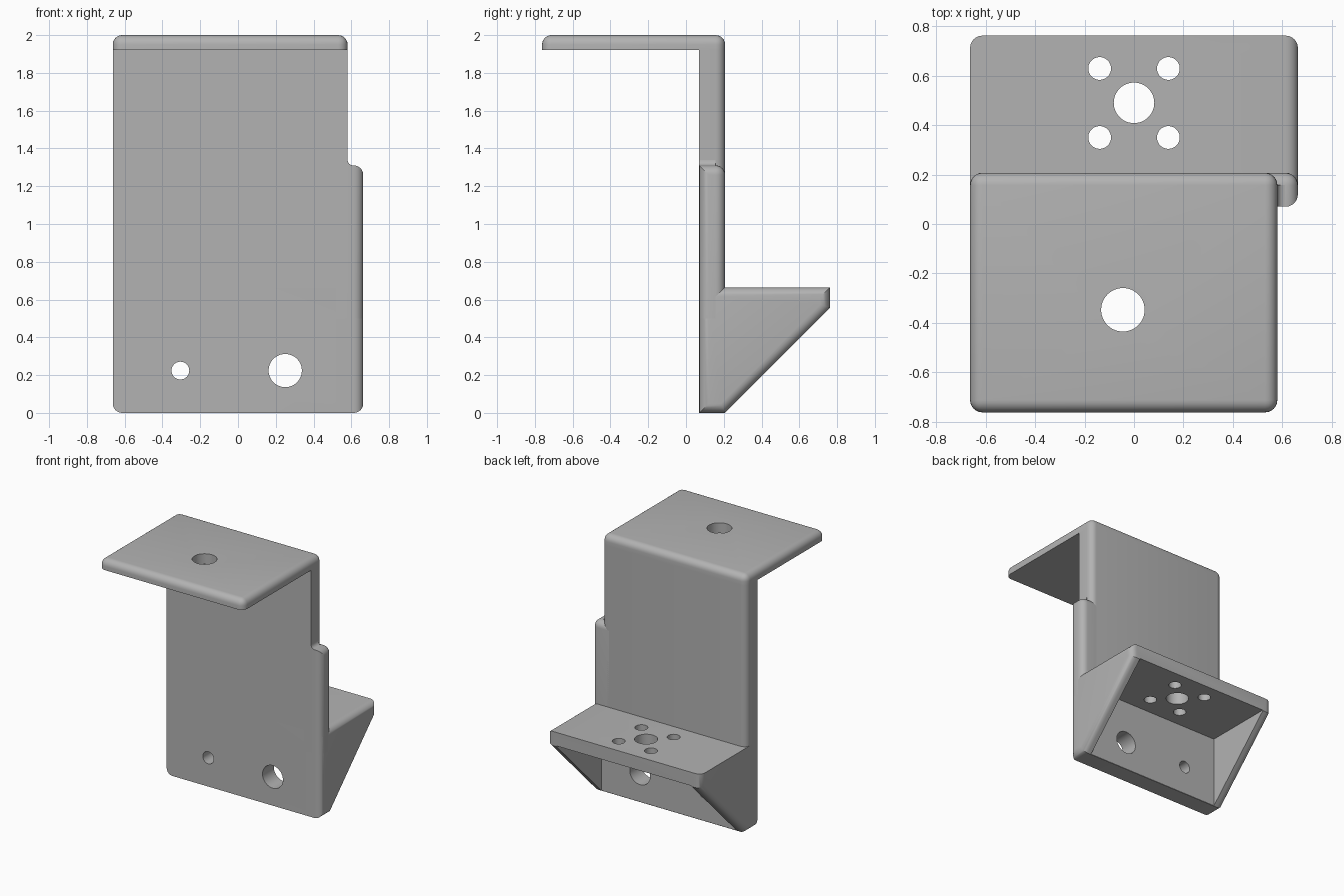
import bpy
import bmesh
from math import sin, cos, pi, radians
from mathutils import Matrix

cube = bpy.data.objects.get("Cube")
if cube:
    bpy.data.objects.remove(cube, do_unlink=True)

GREY = (0.45, 0.45, 0.45, 1)
metal = bpy.data.materials.new("plain_grey")
metal.use_nodes = True
metal.diffuse_color = GREY
metal.node_tree.nodes["Principled BSDF"].inputs["Base Color"].default_value = GREY

# Shared outline planes
LEFT, RIGHT, STEP = -0.663, 0.663, 0.58
FRONT, BACK, REAR, TIP = 0.07, 0.207, 0.762, -0.762
SHELF, STEP_TOP, TOP_UNDER, TOP = 0.665, 1.31, 1.92, 2.0
WALL, RADIUS = 0.08, 0.05


def near(a, b):
    return abs(a - b) < 0.003


def finish(name, bm):
    bmesh.ops.recalc_face_normals(bm, faces=bm.faces[:])
    mesh = bpy.data.meshes.new(name)
    bm.to_mesh(mesh)
    bm.free()
    mesh.materials.append(metal)
    obj = bpy.data.objects.new(name, mesh)
    bpy.context.collection.objects.link(obj)
    return obj


def prism(name, outline, axis, low, high, rounded=None):
    """Extrude an outline along x or y, then round the edges chosen by rule."""
    bm = bmesh.new()
    place = (lambda p: (low, p[0], p[1])) if axis == "x" else (lambda p: (p[0], low, p[1]))
    face = bm.faces.new([bm.verts.new(place(p)) for p in outline])
    moved = bmesh.ops.extrude_face_region(bm, geom=[face])["geom"]
    shift = (high - low, 0, 0) if axis == "x" else (0, high - low, 0)
    bmesh.ops.translate(bm, vec=shift, verts=[v for v in moved if isinstance(v, bmesh.types.BMVert)])
    bmesh.ops.recalc_face_normals(bm, faces=bm.faces[:])
    if rounded:
        edges = [e for e in bm.edges if rounded((e.verts[0].co + e.verts[1].co) / 2)]
        bmesh.ops.bevel(bm, geom=edges, offset=RADIUS, offset_type="OFFSET", segments=6,
                        profile=0.5, affect="EDGES", clamp_overlap=False)
    return finish(name, bm)


def box(name, x0, x1, y0, y1, z0, z1, rounded=None):
    outline = [(x0, z0), (x1, z0), (x1, z1), (x0, z1)]
    return prism(name, outline, "y", y0, y1, rounded)


def drill(name, centre, radius, along_y=False):
    bm = bmesh.new()
    bmesh.ops.create_cone(bm, cap_ends=True, segments=48, radius1=radius, radius2=radius, depth=0.4)
    turn = Matrix.Rotation(pi / 2 if along_y else 0, 4, "X")
    bmesh.ops.transform(bm, matrix=Matrix.Translation(centre) @ turn, verts=bm.verts[:])
    return finish(name, bm)


def cut(obj, cutters):
    bpy.context.view_layer.objects.active = obj
    for cutter in cutters:
        cutter.hide_render = True
        mod = obj.modifiers.new("cut", "BOOLEAN")
        mod.operation, mod.solver, mod.object = "DIFFERENCE", "EXACT", cutter
        bpy.ops.object.modifier_apply(modifier=mod.name)
        bpy.data.objects.remove(cutter, do_unlink=True)


# Top flange: rounded top rim and upright corners, with one bolt hole
def flange_edges(m):
    on_x = near(m.x, LEFT) or near(m.x, STEP)
    on_y = near(m.y, TIP) or near(m.y, BACK)
    return near(m.z, TOP) or (on_x and on_y)


top_flange = box("top_flange", LEFT, STEP, TIP, BACK, TOP_UNDER, TOP, flange_edges)
cut(top_flange, [drill("flange_hole", (-0.045, -0.347, 1.96), 0.088)])

# Upright plate: rounded at its two back upright edges
upright = box("upright_plate", LEFT, STEP, FRONT, BACK, SHELF, TOP_UNDER,
              lambda m: near(m.y, BACK) and (near(m.x, LEFT) or near(m.x, STEP)))

# Side step: the wider lower part of the upright
step = box("side_step", 0.52, RIGHT, FRONT, BACK, 0.5, STEP_TOP,
           lambda m: (near(m.x, RIGHT) and m.z > 0.6)
           or (near(m.y, BACK) and near(m.z, STEP_TOP)))

# Small concave fillet above the step
r = 0.03
arc = [(STEP + r - r * cos(a), STEP_TOP + r - r * sin(a)) for a in [pi / 2 * i / 6 for i in range(7)]]
fillet = prism("step_fillet", [(STEP, STEP_TOP)] + arc[::-1], "y", FRONT, BACK - RADIUS)


# Wedge shelf: sloped sides, hollow underneath
def wedge_edges(m):
    if near(m.x, RIGHT):
        return True
    return near(m.x, LEFT) and m.y > FRONT + 0.01 and m.z < SHELF - 0.01


slope_end = REAR - BACK
profile = [(FRONT, 0), (BACK, 0), (REAR, slope_end), (REAR, SHELF), (FRONT, SHELF)]
wedge = prism("wedge_shelf", profile, "x", LEFT, RIGHT, wedge_edges)
cutters = [box("pocket", LEFT + WALL, RIGHT - WALL, BACK + 0.002, 1, -0.2, slope_end + 0.005)]
cutters.append(drill("centre_hole", (0, 0.49, SHELF), 0.082))
for x in (-0.139, 0.139):
    for y in (0.35, 0.629):
        cutters.append(drill("corner_hole", (x, y, SHELF), 0.046))
cutters.append(drill("small_wall_hole", (-0.305, 0.224, 0.224), 0.047, True))
cutters.append(drill("large_wall_hole", (0.25, 0.224, 0.224), 0.088, True))
cut(wedge, cutters)

# Smooth the rounded edges, keep the rest crisp
bpy.ops.object.select_all(action="DESELECT")
for obj in (top_flange, upright, step, fillet, wedge):
    obj.select_set(True)
bpy.context.view_layer.objects.active = wedge
bpy.ops.object.shade_smooth_by_angle(angle=radians(30))
